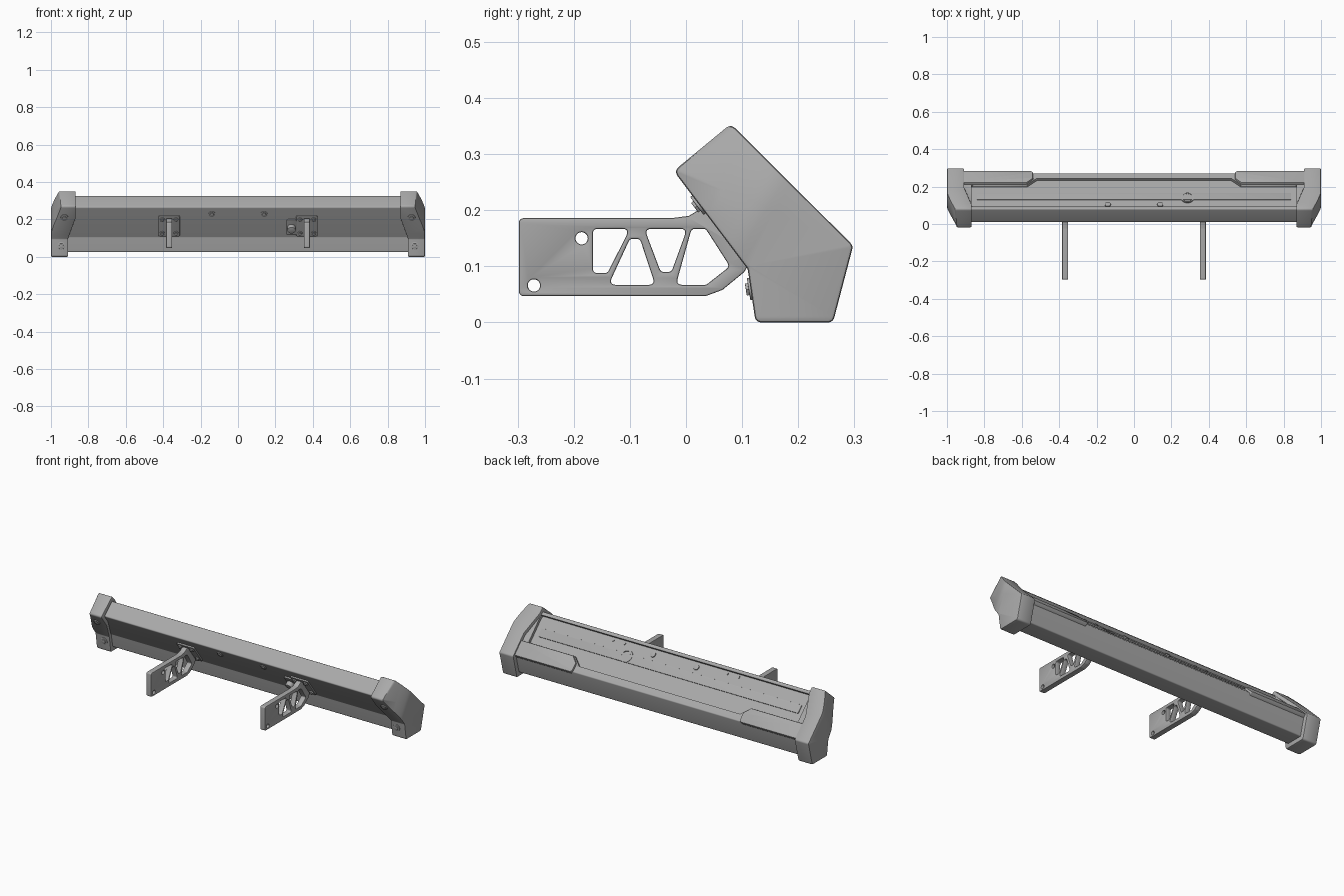
import bpy, bmesh, math
from mathutils import Matrix, Vector

cube = bpy.data.objects.get("Cube")
if cube:
    bpy.data.objects.remove(cube)

grey = bpy.data.materials.new("satin grey")
grey.use_nodes = True
colour = (0.4, 0.4, 0.4, 1)
grey.diffuse_color = colour
grey.node_tree.nodes["Principled BSDF"].inputs["Base Color"].default_value = colour


def rounded(pts, r, n=5):
    """Polygon with each corner replaced by a small arc."""
    out = []
    for i, p in enumerate(pts):
        p, a, b = Vector(p), Vector(pts[i - 1]), Vector(pts[(i + 1) % len(pts)])
        da, db = a - p, b - p
        cut = min(r / math.tan(da.angle(db) / 2), da.length * 0.45, db.length * 0.45)
        s, e = p + da.normalized() * cut, p + db.normalized() * cut
        for k in range(n + 1):
            t = k / n
            out.append(s * (1 - t) ** 2 + p * 2 * t * (1 - t) + e * t * t)
    return out


def circle(r, c=(0, 0), n=20):
    return [Vector((c[0] + r * math.cos(math.tau * k / n), c[1] + r * math.sin(math.tau * k / n)))
            for k in range(n)]


def rect(w, h):
    return [(-w, -h), (w, -h), (w, h), (-w, h)]


def area(loop):
    return sum(a.x * b.y - a.y * b.x for a, b in zip(loop, loop[1:] + loop[:1]))


def frame(x, y, z, ny, nz):
    """Frame on a sloped face: local x is world x, local z the outward normal."""
    n = Vector((0, ny, nz)).normalized()
    cols = (Vector((1, 0, 0)), Vector((0, n.z, -n.y)), n)
    m = Matrix([[c[i] for c in cols] for i in range(3)]).to_4x4()
    return Matrix.Translation((x, y, z)) @ m


def side(x):
    """Frame for side profiles: local x, y become world y, z."""
    return Matrix(((0, 0, 1, x), (1, 0, 0, 0), (0, 1, 0, 0), (0, 0, 0, 1)))


def plate(name, loops, low, high, mat, bevel=0.0, mirror=False):
    """Extruded outline (first loop) with holes (other loops)."""
    cu = bpy.data.curves.new(name, "CURVE")
    cu.dimensions, cu.fill_mode = "2D", "BOTH"
    cu.extrude = (high - low) / 2 - bevel
    cu.bevel_depth, cu.bevel_resolution, cu.offset = bevel, 1, -bevel
    for i, loop in enumerate(loops):
        loop = [Vector(p) for p in loop]
        if (area(loop) > 0) == (i > 0):
            loop.reverse()
        sp = cu.splines.new("POLY")
        sp.points.add(len(loop) - 1)
        for q, p in zip(sp.points, loop):
            q.co = (p.x, p.y, 0, 1)
        sp.use_cyclic_u = True
    tmp = bpy.data.objects.new(name, cu)
    bpy.context.collection.objects.link(tmp)
    bpy.context.view_layer.update()
    me = bpy.data.meshes.new_from_object(tmp.evaluated_get(bpy.context.evaluated_depsgraph_get()))
    bpy.data.objects.remove(tmp)
    bm = bmesh.new()
    bm.from_mesh(me)
    bmesh.ops.remove_doubles(bm, verts=bm.verts, dist=1e-5)
    bm.transform(mat @ Matrix.Translation((0, 0, (low + high) / 2)))
    bmesh.ops.recalc_face_normals(bm, faces=bm.faces)
    bm.to_mesh(me)
    bm.free()
    me.materials.clear()
    me.materials.append(grey)
    ob = bpy.data.objects.new(name, me)
    bpy.context.collection.objects.link(ob)
    if mirror:
        ob.modifiers.new("mirror", "MIRROR")
    return ob


def bolt(name, mat, r=0.017, mirror=False):
    plate(name + "_washer", [circle(r)], -0.004, 0.004, mat, 0.001, mirror)
    plate(name + "_head", [circle(r * 0.62, n=6)], 0.0, 0.009, mat, 0.001, mirror)


def at(m, u, v, w=0.0):
    return m @ Matrix.Translation((u, v, w))


# Main beam
beam_pts = [(0.008, 0.265), (0.08, 0.327), (0.272, 0.135), (0.244, 0.025), (0.142, 0.025), (0.127, 0.105)]
beam = plate("beam", [rounded(beam_pts, 0.008)], -0.93, 0.93, side(0))
deck = frame(0, 0.08, 0.327, 1, 1)
front = frame(0, 0.0675, 0.185, -0.16, -0.119)

# Recess in the sloped deck
half = [(0.87, 0.02), (0.87, 0.185), (0.57, 0.185), (0.52, 0.232)]
recess = half + [(-x, v) for x, v in reversed(half)]
cutter = plate("recess_cutter", [rounded(recess, 0.008)], -0.018, 0.05, deck)
cutter.hide_render = True
cutter.hide_viewport = True
mod = beam.modifiers.new("recess", "BOOLEAN")
mod.operation, mod.object, mod.solver = "DIFFERENCE", cutter, "EXACT"

# Recessed deck strip, rim and corner step pads
plate("deck_strip", [rounded([(-0.84, 0.085), (0.84, 0.085), (0.84, 0.135), (-0.84, 0.135)], 0.006)],
      -0.02, -0.013, deck, 0.001)
pad = [(0.92, 0.187), (0.575, 0.187), (0.54, 0.222), (0.54, 0.268), (0.55, 0.278), (0.92, 0.278)]
plate("step_pad", [rounded(pad, 0.006)], -0.02, 0.012, deck, 0.006, True)

# End caps, bent inward towards the upper front
cap_pts = [(-0.022, 0.27), (0.08, 0.354), (0.298, 0.137), (0.262, 0), (0.124, 0), (0.11, 0.095)]
cap = plate("end_cap", [rounded(cap_pts, 0.013)], 0.908, 1.0, side(0), 0.006, True)
lean = Vector((0, -0.85, 0.52))
bm = bmesh.new()
bm.from_mesh(cap.data)
for k in range(10):
    bmesh.ops.bisect_plane(bm, geom=bm.verts[:] + bm.edges[:] + bm.faces[:],
                           plane_co=lean * (k * 0.014 - 0.045), plane_no=lean)
for v in bm.verts:
    d = v.co.dot(lean)
    if v.co.x < 0.95:
        v.co.x -= 0.04 * min(max((d + 0.045) / 0.126, 0), 1)
    else:
        v.co.x -= 0.045 * min(max((d + 0.01) / 0.13, 0), 1.1) ** 1.3
bm.to_mesh(cap.data)
bm.free()
bolt("cap_upper_bolt", frame(0.928, 0.0226, 0.21, -0.175, -0.13), 0.02, True)
bolt("cap_lower_bolt", frame(0.945, 0.1155, 0.06, -0.988, -0.156), 0.02, True)

# Bracket arms with lightening holes
arm = [(-0.298, 0.047), (-0.298, 0.186), (-0.025, 0.186), (0.005, 0.19), (0.032, 0.206), (0.06, 0.2),
       (0.12, 0.12), (0.104, 0.09), (0.065, 0.058), (0.035, 0.047)]
webs = [
    [(-0.166, 0.167), (-0.1, 0.167), (-0.14, 0.088), (-0.166, 0.088)],
    [(-0.138, 0.067), (-0.1, 0.149), (-0.082, 0.149), (-0.055, 0.067)],
    [(-0.074, 0.167), (0.002, 0.167), (-0.026, 0.09), (-0.045, 0.09)],
    [(-0.018, 0.067), (0.01, 0.167), (0.035, 0.167), (0.078, 0.1), (0.036, 0.067)],
]
holes = [rounded(w, 0.009) for w in webs]
holes += [circle(0.011, (-0.186, 0.15)), circle(0.011, (-0.271, 0.066))]
plate("bracket_arm", [rounded(arm, 0.01)] + holes, -0.016, 0.016, side(0.368), 0.003, True)

# Mounting plates and their bolts
plate("mounting_plate", [rounded(rect(0.057, 0.068), 0.01)], -0.004, 0.008, at(front, 0.368, -0.022), 0.002, True)
for u in (-0.037, 0.037):
    for v in (-0.067, 0.023):
        bolt("mounting_bolt", at(front, 0.368 + u, v, 0.01), 0.013, True)
        plate("deck_nut", [circle(0.008, n=12)], -0.02, -0.014, at(deck, 0.368 + u, 0.103 + v), 0, True)
bolt("beam_bolt", at(front, 0.14, 0.055), 0.018, True)
plate("deck_bolt", [circle(0.016)], -0.02, -0.012, at(deck, 0.14, 0.05), 0.001, True)

# Cable connector on the left side only
plate("connector_flange", [rounded(rect(0.026, 0.05), 0.008)], -0.002, 0.008, at(front, 0.286, -0.03), 0.001)
plate("connector", [circle(0.022)], 0, 0.034, at(front, 0.286, -0.03), 0.003)
plate("connector_ring", [circle(0.036, n=28), circle(0.029, n=28)], -0.02, -0.012, at(deck, 0.286, 0.1))

# Smooth the rounded corners, keep the creases
bpy.ops.object.select_all(action="DESELECT")
for ob in bpy.context.collection.objects:
    if ob.type == "MESH" and ob.data.materials and ob.data.materials[0] == grey and ob != cutter:
        ob.select_set(True)
        bpy.context.view_layer.objects.active = ob
bpy.ops.object.shade_smooth_by_angle(angle=math.radians(32))
